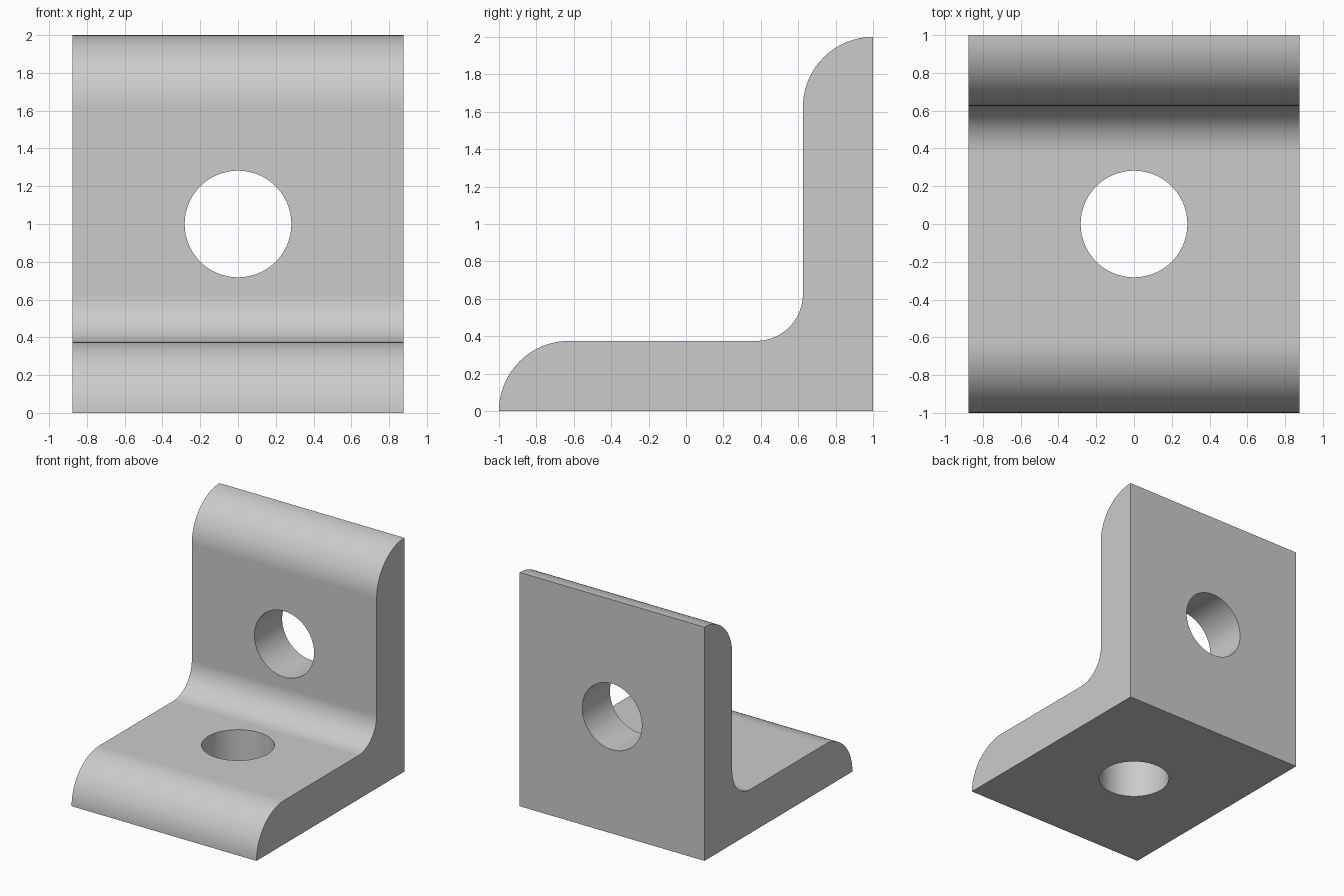
import bpy, bmesh
from math import sin, cos, pi, radians

if "Cube" in bpy.data.objects:
    bpy.data.objects.remove(bpy.data.objects["Cube"])

HALF_W = 0.875     # half width in x
T = 0.375          # plate thickness and outer rounding
FILLET = 0.25      # inner corner radius
HOLE_R = 0.2825


def arc(cy, cz, r, a0, a1, n=24):
    angles = [radians(a0 + (a1 - a0) * i / n) for i in range(n + 1)]
    return [(cy + r * cos(a), cz + r * sin(a)) for a in angles]


# L-shaped side profile (y, z): square back corner, rounded tips, inner fillet
profile = [(-1, 0), (1, 0)]
profile += arc(1, 2 - T, T, 90, 180)
profile += arc(1 - T - FILLET, T + FILLET, FILLET, 0, -90)
profile += arc(-1 + T, 0, T, 90, 180)[:-1]

# Extrude the profile across the width
bm = bmesh.new()
face = bm.faces.new([bm.verts.new((-HALF_W, y, z)) for y, z in profile])
ext = bmesh.ops.extrude_face_region(bm, geom=[face])
bmesh.ops.translate(bm, vec=(2 * HALF_W, 0, 0),
                    verts=[g for g in ext["geom"] if isinstance(g, bmesh.types.BMVert)])
bmesh.ops.recalc_face_normals(bm, faces=bm.faces)
mesh = bpy.data.meshes.new("angle_bracket")
bm.to_mesh(mesh)
bm.free()
bracket = bpy.data.objects.new("angle_bracket", mesh)
bpy.context.collection.objects.link(bracket)


# Bolt holes: one through each plate
def drill(name, location, rotation):
    bpy.ops.mesh.primitive_cylinder_add(vertices=64, radius=HOLE_R, depth=1,
                                        location=location, rotation=rotation)
    cutter = bpy.context.object
    cutter.name = name
    cutter.hide_render = True
    mod = bracket.modifiers.new(name, "BOOLEAN")
    mod.operation = "DIFFERENCE"
    mod.solver = "EXACT"
    mod.object = cutter
    bpy.ops.object.select_all(action="DESELECT")
    bracket.select_set(True)
    bpy.context.view_layer.objects.active = bracket
    bpy.ops.object.modifier_apply(modifier=name)
    bpy.data.objects.remove(cutter)


drill("base_hole", (0, 0, 0.1), (0, 0, 0))
drill("upright_hole", (0, 0.9, 1), (pi / 2, 0, 0))

# Smooth curves with crisp edges and flat plates
bpy.ops.object.shade_smooth_by_angle(angle=radians(30))
normals = bracket.modifiers.new("flat_plates", "WEIGHTED_NORMAL")
normals.keep_sharp = True
